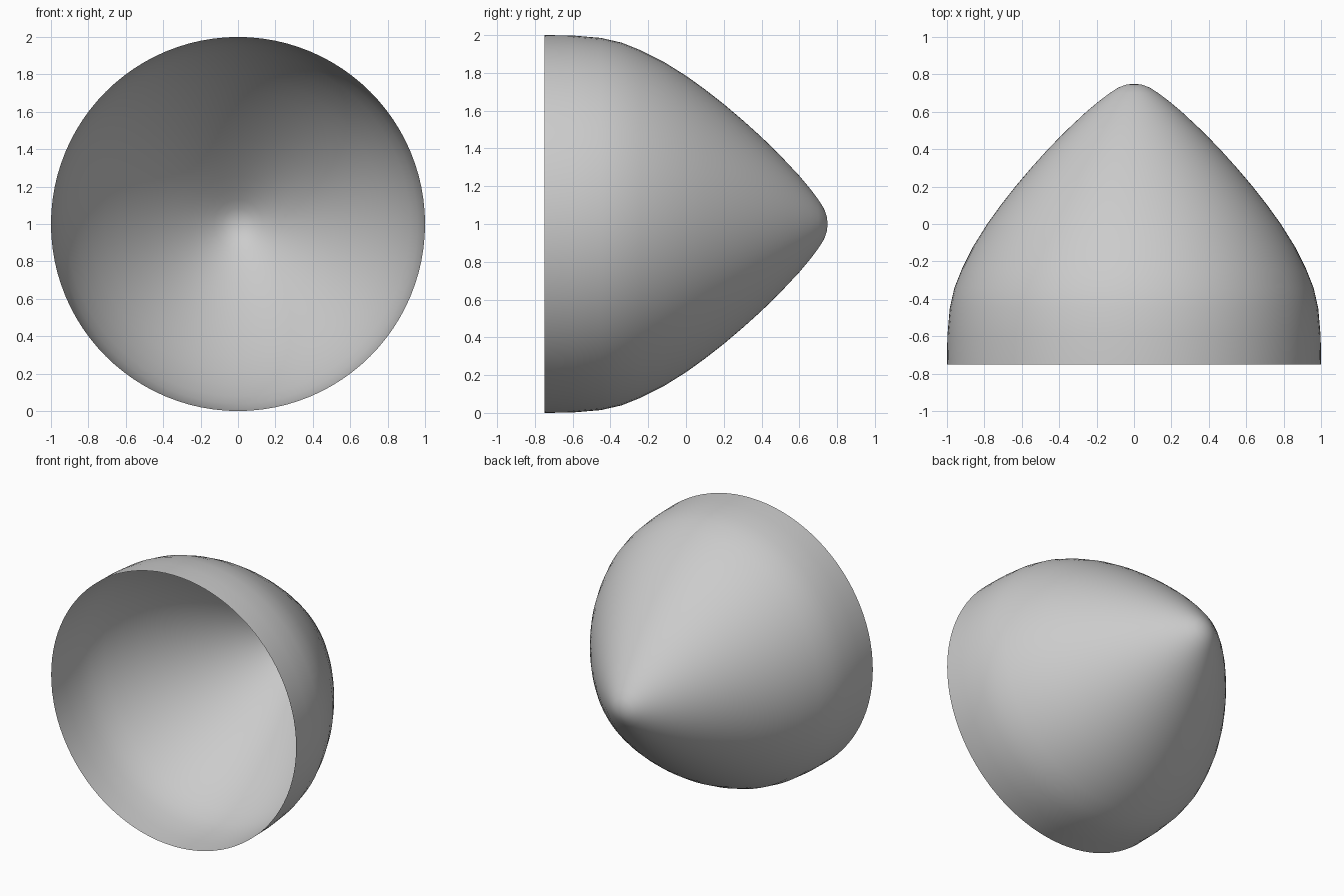
import bpy, bmesh, math
from mathutils import Matrix

if "Cube" in bpy.data.objects:
    bpy.data.objects.remove(bpy.data.objects["Cube"])

# Half profile of the nose shell: (y, radius), open rim to rounded tip
PROFILE = [(-0.75, 1.0), (-0.6, 0.998), (-0.45, 0.985), (-0.34, 0.96), (-0.24, 0.92),
           (-0.12, 0.86), (0.0, 0.785), (0.1, 0.713), (0.2, 0.635), (0.3, 0.55),
           (0.4, 0.46), (0.5, 0.362), (0.6, 0.255), (0.66, 0.183), (0.7, 0.13),
           (0.73, 0.083), (0.745, 0.042), (0.75, 0.0)]

# Spin the profile around the y axis into an open single-walled shell
bm = bmesh.new()
verts = [bm.verts.new((r, y, 1.0)) for y, r in PROFILE]
edges = [bm.edges.new(pair) for pair in zip(verts, verts[1:])]
bmesh.ops.spin(bm, geom=verts + edges, cent=(0, 0, 1), axis=(0, 1, 0),
               angle=math.tau, steps=96, use_duplicate=False)
bmesh.ops.remove_doubles(bm, verts=bm.verts, dist=1e-4)
bmesh.ops.recalc_face_normals(bm, faces=bm.faces)
# Make sure the normals point outwards
bm.faces.ensure_lookup_table()
face = bm.faces[0]
centre = face.calc_center_median()
if face.normal.x * centre.x + face.normal.z * (centre.z - 1) < 0:
    bmesh.ops.reverse_faces(bm, faces=bm.faces)

mesh = bpy.data.meshes.new("nose_shell")
bm.to_mesh(mesh)
bm.free()
shell = bpy.data.objects.new("nose_shell", mesh)
bpy.context.collection.objects.link(shell)
mesh.polygons.foreach_set("use_smooth", [True] * len(mesh.polygons))
